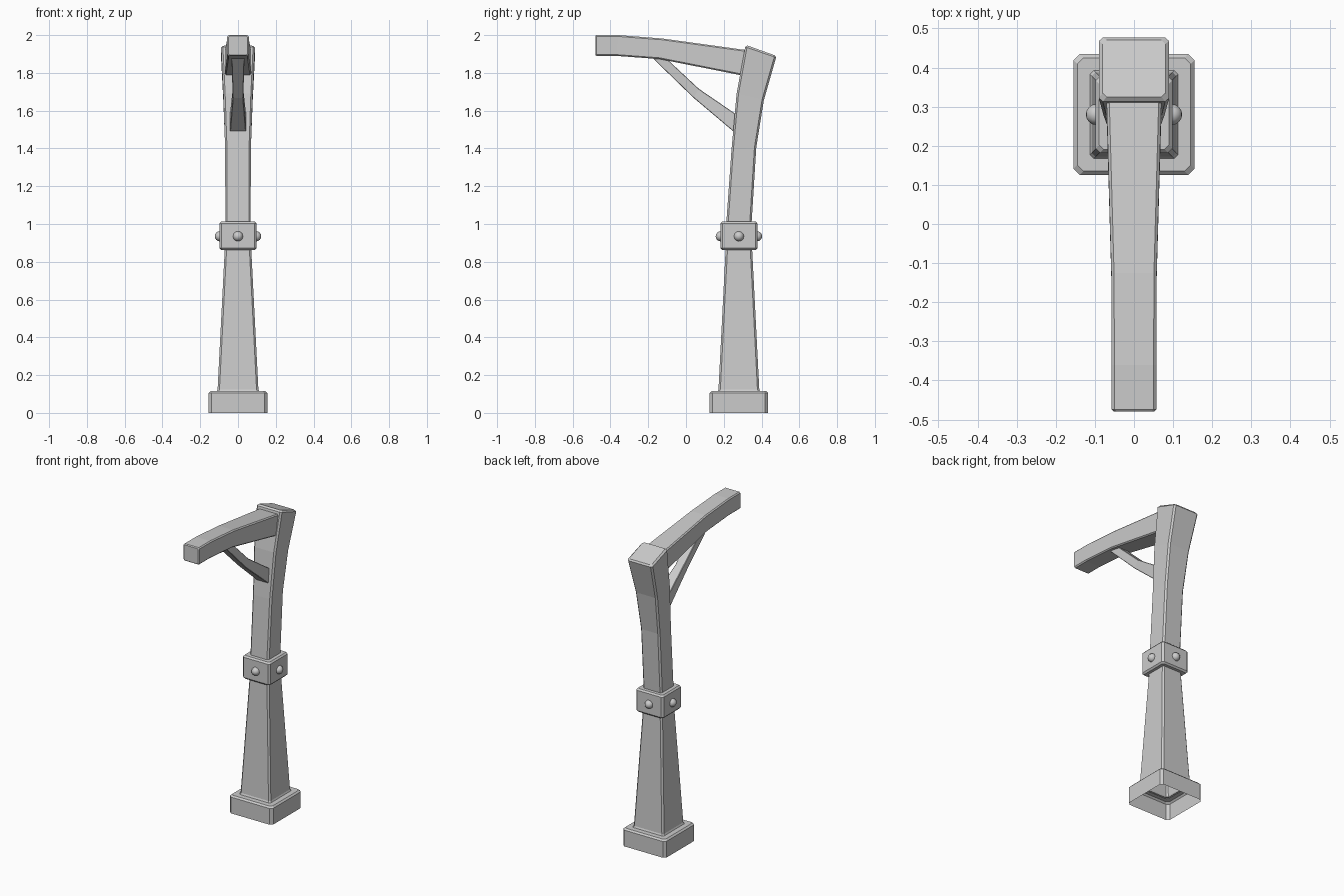
import bpy, bmesh, math
from mathutils import Vector, Matrix

if "Cube" in bpy.data.objects:
    bpy.data.objects.remove(bpy.data.objects["Cube"])


def finish(name, bm):
    bmesh.ops.recalc_face_normals(bm, faces=bm.faces[:])
    me = bpy.data.meshes.new(name)
    bm.to_mesh(me)
    bm.free()
    ob = bpy.data.objects.new(name, me)
    bpy.context.collection.objects.link(ob)
    return ob


def loft(name, sections, c, cap_start=False, cap_end=False):
    """Skin chamfered rectangles; section = (front y, z, back y, z, half width x)."""
    bm = bmesh.new()
    rings = []
    for y0, z0, y1, z1, w in sections:
        a, b = Vector((0, y0, z0)), Vector((0, y1, z1))
        mid, h = (a + b) / 2, (b - a).length / 2
        d = (b - a).normalized()
        pts = [(w, h - c), (w - c, h), (c - w, h), (-w, h - c),
               (-w, c - h), (c - w, -h), (w - c, -h), (w, c - h)]
        rings.append([bm.verts.new(mid + d * v + Vector((u, 0, 0))) for u, v in pts])
    for r, s in zip(rings, rings[1:]):
        for i in range(8):
            j = (i + 1) % 8
            bm.faces.new((r[i], r[j], s[j], s[i]))
    if cap_start:
        bm.faces.new(rings[0])
    if cap_end:
        bm.faces.new(rings[-1])
    return finish(name, bm)


CY = 0.28  # post centre line


def level(h, z, y=CY):
    return (y - h, z, y + h, z, h)


# Foot block: hollow underneath, with a ledge running in to the post
loft("base", [level(0.155, 0), level(0.155, 0.105), level(0.145, 0.115),
              level(0.108, 0.115)], 0.016)

# Post: tapers up to the collar, then leans back and flares at the head
loft("post", [
    level(0.114, 0.112), level(0.108, 0.125), level(0.070, 0.87), level(0.067, 1.0),
    (0.241, 1.395, 0.372, 1.405, 0.068),
    (0.268, 1.69, 0.412, 1.655, 0.078),
    (0.313, 1.937, 0.477, 1.882, 0.090),
    (0.325, 1.945, 0.470, 1.893, 0.080)], 0.010, cap_end=True)

# Collar band around the post
loft("collar", [level(0.068, 0.862), level(0.089, 0.862), level(0.098, 0.872),
                level(0.098, 1.003), level(0.089, 1.013), level(0.066, 1.013)], 0.011)

# Rivets on the four sides of the collar
for k in range(4):
    a = k * math.pi / 2
    bm = bmesh.new()
    bmesh.ops.create_uvsphere(bm, u_segments=12, v_segments=8, radius=0.027)
    m = (Matrix.Translation((0, CY, 0.935)) @ Matrix.Rotation(a, 4, 'Z')
         @ Matrix.Translation((0.096, 0, 0)) @ Matrix.Rotation(math.pi / 2, 4, 'Y'))
    bmesh.ops.transform(bm, matrix=m, verts=bm.verts)
    rivet = finish("rivet_%d" % (k + 1), bm)
    rivet.data.polygons.foreach_set("use_smooth", [True] * len(rivet.data.polygons))

# Curved beam reaching forward (sections run bottom edge to top edge)
loft("beam", [
    (-0.48, 1.895, -0.48, 1.995, 0.051),
    (-0.474, 1.89, -0.474, 2.0, 0.057),
    (-0.37, 1.89, -0.36, 2.0, 0.057),
    (-0.14, 1.873, -0.125, 1.982, 0.058),
    (0.28, 1.79, 0.31, 1.922, 0.070),
    (0.36, 1.775, 0.38, 1.91, 0.072)], 0.007, cap_start=True, cap_end=True)

# Bent brace between beam and post
loft("brace", [
    (-0.20, 1.90, -0.12, 1.893, 0.036),
    (-0.165, 1.867, -0.09, 1.863, 0.034),
    (0.040, 1.668, 0.068, 1.716, 0.028),
    (0.245, 1.495, 0.255, 1.588, 0.042),
    (0.275, 1.475, 0.285, 1.568, 0.043)], 0.003, cap_start=True, cap_end=True)
